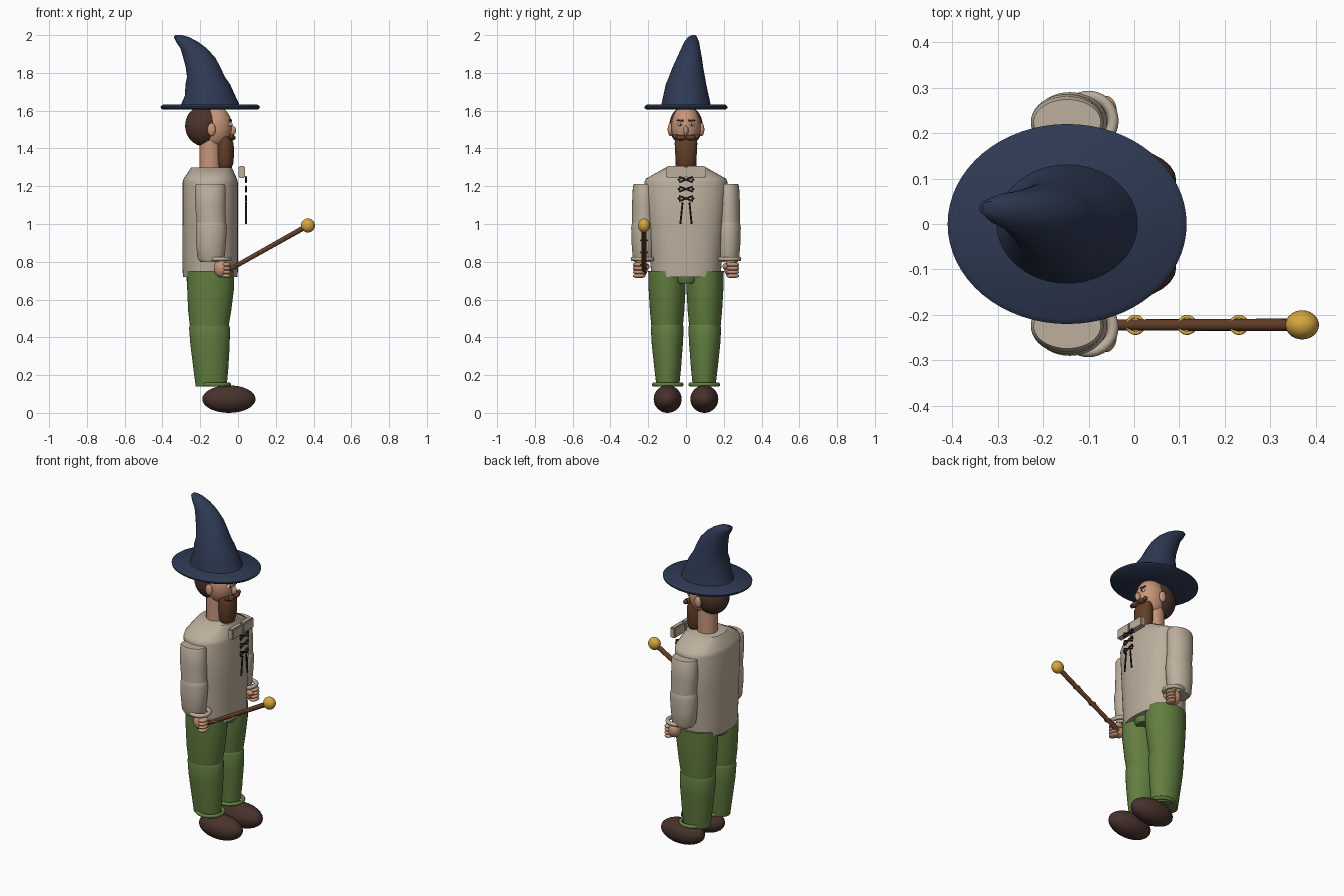
import bpy
import bmesh
import math
from mathutils import Vector

default_cube = bpy.data.objects.get("Cube")
if default_cube:
    bpy.data.objects.remove(default_cube, do_unlink=True)

BODY_X = -0.147


def to_linear(channel):
    value = channel / 255
    return value / 12.92 if value < 0.04 else ((value + 0.055) / 1.055) ** 2.4


def make_material(name, red, green, blue):
    material = bpy.data.materials.new(name)
    colour = (to_linear(red), to_linear(green), to_linear(blue), 1)
    material.diffuse_color = colour
    material.use_nodes = True
    shader = next(n for n in material.node_tree.nodes if n.type == 'BSDF_PRINCIPLED')
    shader.inputs["Base Color"].default_value = colour
    return material


navy = make_material("navy_felt", 46, 57, 83)
linen = make_material("linen", 188, 175, 157)
green = make_material("green_cloth", 98, 126, 64)
gold = make_material("gold", 214, 166, 62)
skin = make_material("skin", 200, 150, 122)
leather = make_material("dark_leather", 72, 50, 44)
hair_brown = make_material("hair_brown", 76, 52, 42)
wood = make_material("warm_brown", 98, 62, 40)
cord = make_material("dark_cord", 42, 32, 27)
white = make_material("eye_white", 235, 232, 225)


def finish(bm, name, material):
    """Turn a bmesh into a smooth shaded object that keeps its hard edges."""
    bmesh.ops.recalc_face_normals(bm, faces=bm.faces)
    for face in bm.faces:
        face.smooth = True
    for edge in bm.edges:
        edge.smooth = edge.calc_face_angle(0) < math.radians(40)
    mesh = bpy.data.meshes.new(name)
    bm.to_mesh(mesh)
    bm.free()
    mesh.materials.append(material)
    obj = bpy.data.objects.new(name, mesh)
    bpy.context.collection.objects.link(obj)
    return obj


def bridge(bm, rings):
    """Skin a list of vertex rings and cap both ends."""
    count = len(rings[0])
    for low, high in zip(rings, rings[1:]):
        for i in range(count):
            j = (i + 1) % count
            bm.faces.new((low[i], low[j], high[j], high[i]))
    bm.faces.new(rings[0])
    bm.faces.new(rings[-1])


def loft(name, material, sections, squareness=1.0, sides=40):
    """Stack oval sections given as centre x, centre y, z, radius x, radius y."""
    bm = bmesh.new()
    rings = []
    for cx, cy, z, rx, ry in sections:
        ring = []
        for i in range(sides):
            angle = math.tau * i / sides
            c, s = math.cos(angle), math.sin(angle)
            px = math.copysign(abs(c) ** squareness, c)
            py = math.copysign(abs(s) ** squareness, s)
            ring.append(bm.verts.new((cx + rx * px, cy + ry * py, z)))
        rings.append(ring)
    bridge(bm, rings)
    return finish(bm, name, material)


def ball(name, material, centre, radii):
    bm = bmesh.new()
    bmesh.ops.create_uvsphere(bm, u_segments=28, v_segments=16, radius=1)
    bmesh.ops.scale(bm, vec=radii, verts=bm.verts)
    bmesh.ops.translate(bm, vec=centre, verts=bm.verts)
    return finish(bm, name, material)


def rod(name, material, start, end, radius, end_radius=None):
    start, end = Vector(start), Vector(end)
    turn = (end - start).to_track_quat('Z', 'Y')
    bm = bmesh.new()
    rings = []
    for point, size in ((start, radius), (end, end_radius or radius)):
        angles = [math.tau * i / 14 for i in range(14)]
        rings.append([bm.verts.new(point + turn @ Vector(
            (size * math.cos(a), size * math.sin(a), 0))) for a in angles])
    bridge(bm, rings)
    return finish(bm, name, material)


def hoop(name, material, centre, radius, thickness, tilt=0):
    bpy.ops.mesh.primitive_torus_add(
        location=centre, rotation=(0, tilt, 0), major_radius=radius,
        minor_radius=thickness, major_segments=36, minor_segments=10)
    obj = bpy.context.object
    obj.name = name
    obj.data.materials.append(material)
    bpy.ops.object.shade_smooth()
    return obj


def block(name, material, centre, size, bevel):
    bm = bmesh.new()
    bmesh.ops.create_cube(bm, size=1)
    bmesh.ops.scale(bm, vec=size, verts=bm.verts)
    bmesh.ops.translate(bm, vec=centre, verts=bm.verts)
    bmesh.ops.bevel(bm, geom=bm.edges[:], offset=bevel, segments=2, affect='EDGES')
    return finish(bm, name, material)


# Hat with a drooping crown
loft("hat_brim", navy, [(BODY_X, 0, 1.605, 0.25, 0.208), (BODY_X, 0, 1.613, 0.261, 0.219),
                        (BODY_X, 0, 1.622, 0.263, 0.22), (BODY_X, 0, 1.632, 0.25, 0.208)], sides=64)
loft("hat_crown", navy, [
    (BODY_X, 0, 1.62, 0.16, 0.133), (-0.148, 0, 1.68, 0.133, 0.12),
    (-0.16, 0, 1.74, 0.118, 0.107), (-0.17, 0.005, 1.78, 0.1, 0.095),
    (-0.185, 0.01, 1.83, 0.092, 0.081), (-0.205, 0.018, 1.88, 0.085, 0.066),
    (-0.235, 0.025, 1.93, 0.07, 0.05), (-0.27, 0.03, 1.965, 0.058, 0.039),
    (-0.3, 0.035, 1.99, 0.04, 0.024), (-0.315, 0.04, 2, 0.018, 0.01)], sides=48)

# Head, hair and beard
ball("head", skin, (-0.125, 0, 1.515), (0.093, 0.078, 0.115))
ball("hair", hair_brown, (-0.18, 0, 1.52), (0.1, 0.088, 0.108))
rod("neck", skin, (BODY_X, 0, 1.28), (BODY_X, 0, 1.46), 0.058)
loft("beard", wood, [
    (-0.07, 0, 1.285, 0.022, 0.03), (-0.07, 0, 1.295, 0.035, 0.045),
    (-0.07, 0, 1.32, 0.045, 0.053), (-0.07, 0, 1.38, 0.05, 0.058),
    (-0.07, 0, 1.43, 0.046, 0.06), (-0.075, 0, 1.46, 0.036, 0.052)])
ball("nose", skin, (-0.03, 0, 1.495), (0.02, 0.013, 0.026))
rod("mouth", skin, (-0.04, -0.015, 1.438), (-0.04, 0.015, 1.438), 0.01)

for side, label in ((1, "left"), (-1, "right")):
    # Face details
    ball(label + "_eye", white, (-0.041, side * 0.03, 1.527), (0.01, 0.014, 0.009))
    ball(label + "_pupil", cord, (-0.033, side * 0.03, 1.527), (0.004, 0.006, 0.006))
    rod(label + "_brow", hair_brown, (-0.037, side * 0.014, 1.548),
        (-0.045, side * 0.046, 1.55), 0.006, 0.004)
    ball(label + "_ear", skin, (-0.14, side * 0.083, 1.5), (0.022, 0.014, 0.034))
    ball(label + "_moustache", wood, (-0.032, side * 0.026, 1.457), (0.02, 0.028, 0.015))
    ball(label + "_moustache_tip", wood, (-0.035, side * 0.056, 1.463), (0.012, 0.014, 0.014))

    # Sleeves and cuffs
    y = side * 0.224
    loft(label + "_upper_arm", linen, [
        (BODY_X, y, 1.213, 0.074, 0.05), (BODY_X, y, 1.2, 0.08, 0.057),
        (BODY_X, y, 1.1, 0.08, 0.062), (-0.14, y, 0.98, 0.076, 0.062)])
    loft(label + "_forearm", linen, [
        (-0.142, y, 1.04, 0.055, 0.045), (-0.142, y, 1.02, 0.075, 0.06),
        (-0.141, y, 0.98, 0.082, 0.066), (-0.143, y, 0.9, 0.079, 0.064),
        (-0.143, y, 0.82, 0.072, 0.058), (-0.14, y, 0.8, 0.06, 0.05)])
    hoop(label + "_sleeve_cuff", linen, (-0.1, side * 0.227, 0.815), 0.054, 0.012)

    # Fists with stacked fingers
    ball(label + "_palm", skin, (-0.09, side * 0.24, 0.765), (0.038, 0.038, 0.048))
    for i in range(4):
        ball(f"{label}_finger_{i + 1}", skin,
             (-0.062, side * 0.248, 0.725 + 0.02 * i), (0.024, 0.034, 0.012))
    ball(label + "_thumb", skin, (-0.07, side * 0.208, 0.775), (0.028, 0.014, 0.016))

    # Trousers and shoes
    y = side * 0.1
    loft(label + "_thigh", green, [
        (-0.145, y, 0.75, 0.125, 0.1), (-0.145, y, 0.66, 0.124, 0.098),
        (-0.15, y, 0.54, 0.114, 0.091), (-0.152, y, 0.455, 0.102, 0.083)])
    loft(label + "_shin", green, [
        (-0.152, side * 0.099, 0.49, 0.08, 0.064), (-0.152, side * 0.099, 0.475, 0.1, 0.08),
        (-0.151, side * 0.099, 0.45, 0.108, 0.087), (-0.148, side * 0.099, 0.36, 0.104, 0.082),
        (-0.144, side * 0.097, 0.24, 0.093, 0.071), (-0.142, side * 0.096, 0.14, 0.082, 0.06)])
    hoop(label + "_trouser_cuff", green, (-0.12, side * 0.097, 0.15), 0.073, 0.011)
    ball(label + "_shoe", leather, (-0.048, side * 0.097, 0.073), (0.141, 0.074, 0.073))

    # Collar flaps
    block(label + "_collar", linen, (0.02, side * 0.053, 1.275), (0.034, 0.104, 0.064), 0.006)

    # Hanging lace ends
    rod(label + "_lace_end", cord, (0.043, side * 0.018, 1.115),
        (0.043, side * 0.03, 1.0), 0.005)

# Shirt body and trouser seat
loft("shirt_body", linen, [
    (BODY_X, 0, 0.72, 0.144, 0.182), (BODY_X, 0, 0.76, 0.147, 0.186),
    (BODY_X, 0, 1, 0.147, 0.205), (BODY_X, 0, 1.22, 0.146, 0.22),
    (BODY_X, 0, 1.24, 0.141, 0.212), (-0.14, 0, 1.3, 0.107, 0.105)], squareness=0.85, sides=56)
loft("trouser_seat", green, [
    (BODY_X, 0, 0.685, 0.115, 0.07), (BODY_X, 0, 0.7, 0.125, 0.082),
    (BODY_X, 0, 0.74, 0.125, 0.09)])

# Crossed laces with eyelets
for row in range(3):
    z = 1.235 - 0.05 * row
    for side in (1, -1):
        rod(f"lace_cross_{row}_{side}", cord, (0.042, side * 0.036, z + 0.014),
            (0.042, side * -0.036, z - 0.014), 0.005)
        ball(f"eyelet_{row}_{side}", cord, (0.042, side * 0.037, z), (0.005, 0.007, 0.007))

# Wand with gold bands and a gold knob
grip, knob = Vector((-0.07, -0.222, 0.745)), Vector((0.37, -0.222, 0.992))
rod("wand", wood, grip, knob, 0.012, 0.014)
for i in range(3):
    x = 0.003 + 0.114 * i
    centre = grip.lerp(knob, (x - grip.x) / (knob.x - grip.x))
    hoop(f"wand_band_{i + 1}", gold, centre, 0.018, 0.004, math.radians(-8))
ball("wand_knob", gold, knob, (0.037, 0.032, 0.037))
